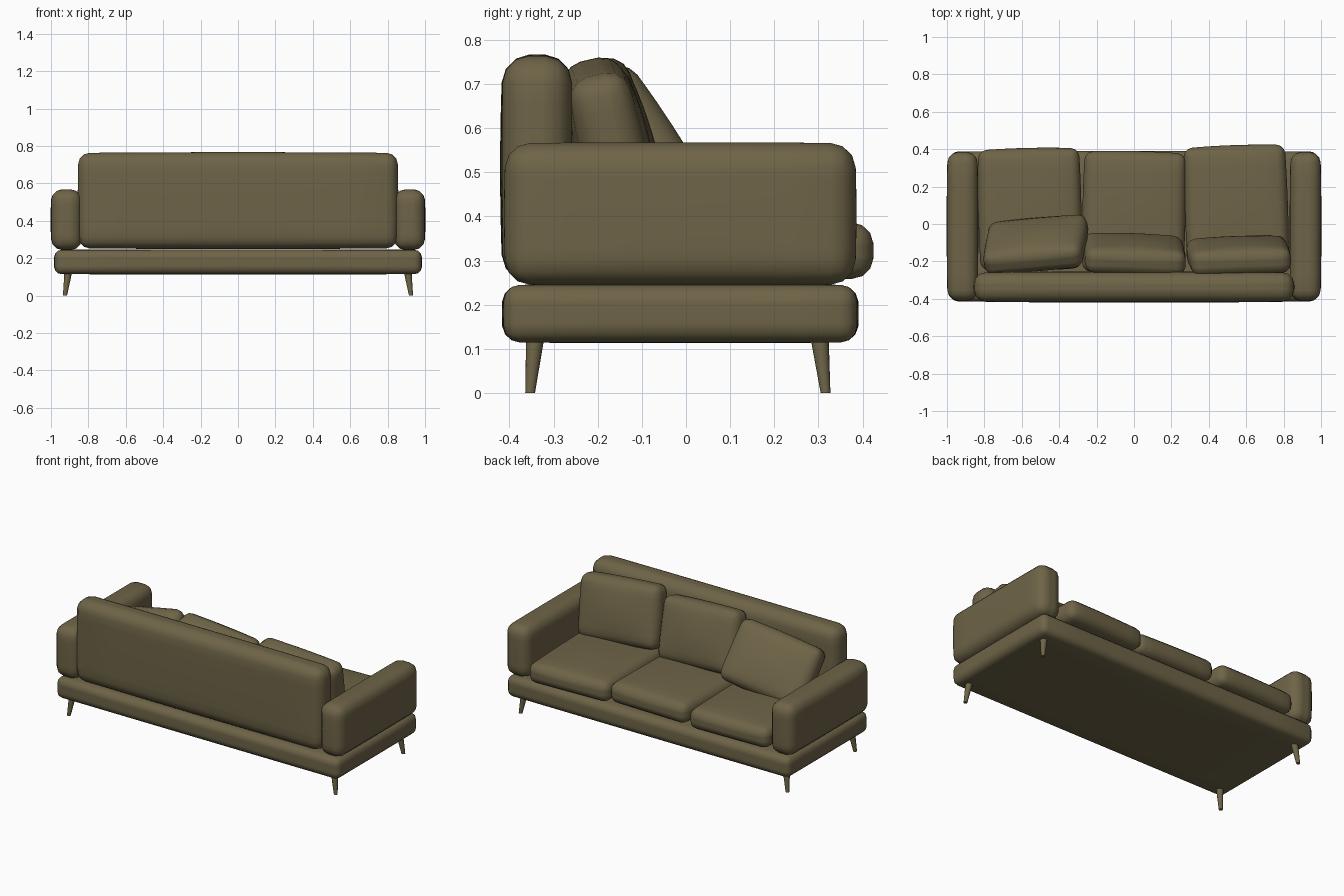
import bpy, bmesh, math
from mathutils import Vector, Euler

if "Cube" in bpy.data.objects:
    bpy.data.objects.remove(bpy.data.objects["Cube"])

fabric = bpy.data.materials.new("olive brown")
fabric.diffuse_color = (0.155, 0.127, 0.063, 1)
fabric.use_nodes = True
fabric.node_tree.nodes["Principled BSDF"].inputs["Base Color"].default_value = fabric.diffuse_color


def finish(bm, name, loc=(0, 0, 0), rot=(0, 0, 0)):
    me = bpy.data.meshes.new(name)
    bmesh.ops.recalc_face_normals(bm, faces=bm.faces)
    for f in bm.faces:
        f.smooth = True
    bm.to_mesh(me)
    bm.free()
    me.materials.append(fabric)
    ob = bpy.data.objects.new(name, me)
    ob.location = loc
    ob.rotation_euler = Euler([math.radians(a) for a in rot], 'XYZ')
    bpy.context.collection.objects.link(ob)
    return ob


def padded_box(name, size, loc, radius, bulge=(0, 0, 0), rot=(0, 0, 0),
               segments=3, flat_bottom=False):
    """Rounded box, cut into a grid so that each side can swell outwards."""
    bm = bmesh.new()
    bmesh.ops.create_cube(bm, size=1)
    bmesh.ops.scale(bm, vec=size, verts=bm.verts)
    bmesh.ops.bevel(bm, geom=bm.edges[:], offset=radius, segments=segments,
                    profile=0.5, affect='EDGES')
    for axis in range(3):
        normal = Vector((0, 0, 0))
        normal[axis] = 1
        inner = size[axis] / 2 - radius
        for k in (-0.75, -0.5, -0.25, 0, 0.25, 0.5, 0.75):
            bmesh.ops.bisect_plane(bm, geom=bm.verts[:] + bm.edges[:] + bm.faces[:],
                                   plane_co=normal * inner * k, plane_no=normal)
    for v in bm.verts:
        u = [2 * v.co[i] / size[i] for i in range(3)]
        for i in range(3):
            if flat_bottom and i == 2 and u[2] < 0:
                continue
            a, b = u[(i + 1) % 3], u[(i + 2) % 3]
            v.co[i] += u[i] * bulge[i] * (1 - a * a) * (1 - b * b)
    return finish(bm, name, loc, rot)


# Base platform, backrest and arms
padded_box("base", (1.96, 0.80, 0.130), (0, -0.013, 0.180), 0.037, (0.004, 0.004, 0.002))
padded_box("backrest", (1.706, 0.156, 0.51), (0, -0.337, 0.508), 0.06, (0.004, 0.006, 0.004))
for side, s in (("left", -1), ("right", 1)):
    padded_box(side + "_arm", (0.160, 0.79, 0.32), (s * 0.917, -0.013, 0.406), 0.055,
               (0.005, 0.004, 0.002))

# Seat cushions: name, x, y, yaw
for name, x, y, yaw in (("left", -0.557, 0.079, 1.3), ("middle", 0, 0.062, -1.3),
                        ("right", 0.547, 0.094, 2.0)):
    padded_box(name + "_seat_cushion", (0.54, 0.64, 0.126), (x, y, 0.322), 0.045,
               (0.006, 0.008, 0.016), (0, 0, yaw), flat_bottom=True)

# Loose back cushions: name, centre, lean / roll / yaw
for name, loc, rot in (("left", (-0.525, -0.110, 0.528), (32, -10, 5)),
                       ("middle", (0.0, -0.162, 0.555), (16, 4, -2)),
                       ("right", (0.56, -0.170, 0.554), (13, 4.5, 2))):
    padded_box(name + "_back_cushion", (0.53, 0.132, 0.375), loc, 0.045,
               (0.008, 0.024, 0.006), rot)

# Tapered legs, splayed outwards with flat feet
for side, sx in (("left", -1), ("right", 1)):
    for end, y_top, y_foot in (("back", -0.341, -0.353), ("front", 0.302, 0.316)):
        bm = bmesh.new()
        bmesh.ops.create_cone(bm, cap_ends=True, segments=16, radius1=0.011,
                              radius2=0.021, depth=0.13)
        for v in bm.verts:
            v.co.z += 0.065
            t = v.co.z / 0.13
            v.co.x += sx * (0.925 - 0.018 * t)
            v.co.y += y_foot + (y_top - y_foot) * t
        leg = finish(bm, side + "_" + end + "_leg")
        bpy.ops.object.select_all(action='DESELECT')
        leg.select_set(True)
        bpy.context.view_layer.objects.active = leg
        bpy.ops.object.shade_smooth_by_angle(angle=math.radians(40))
